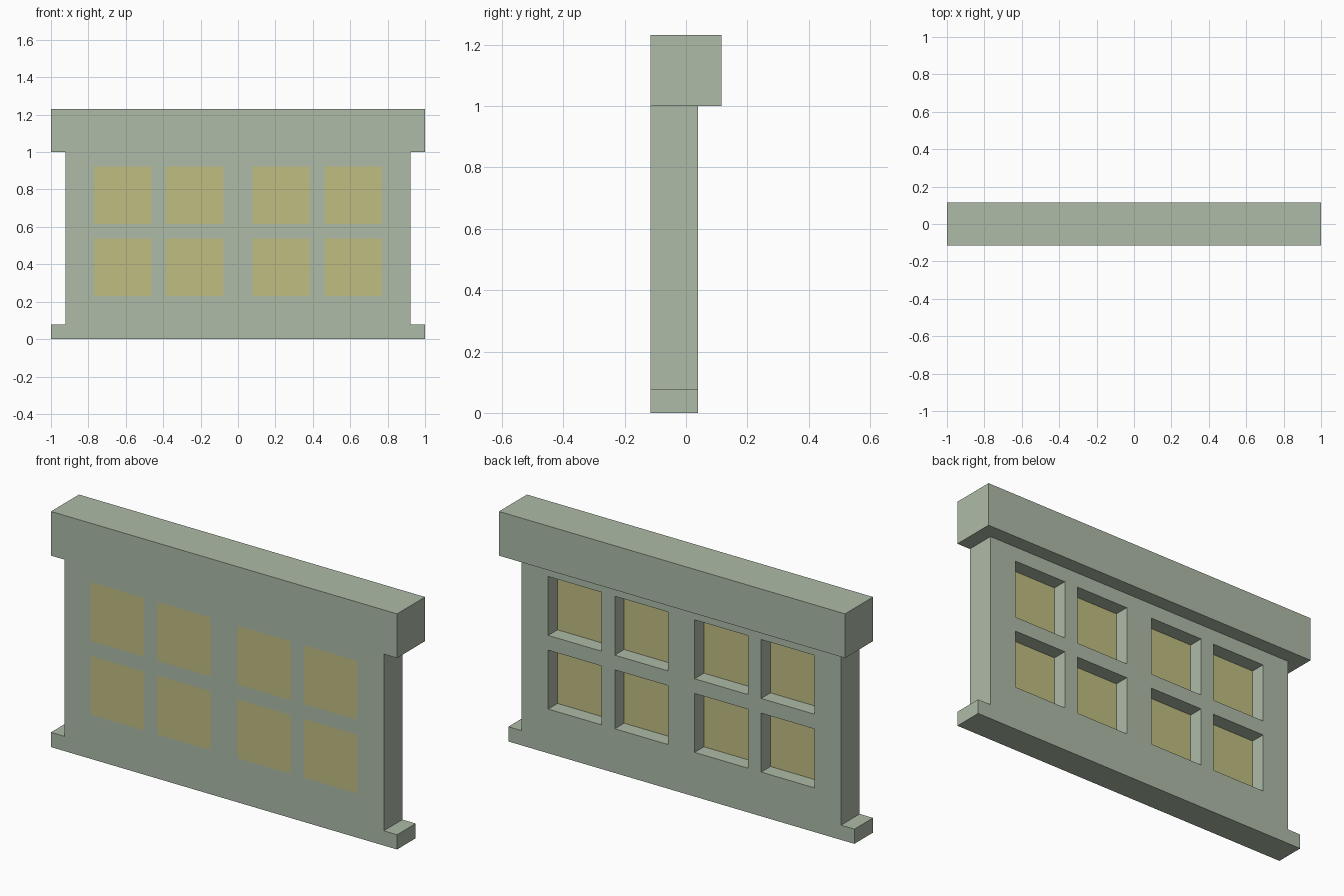
import bpy, bmesh

if "Cube" in bpy.data.objects:
    bpy.data.objects.remove(bpy.data.objects["Cube"])

U = 1 / 13  # model grid unit

def material(name, srgb):
    m = bpy.data.materials.new(name)
    lin = [((c / 255 + 0.055) / 1.055) ** 2.4 for c in srgb]
    m.diffuse_color = (*lin, 1)
    m.use_nodes = True
    m.node_tree.nodes["Principled BSDF"].inputs["Base Color"].default_value = m.diffuse_color
    return m

frame_mat = material("sage_green", (174, 187, 168))
glass_mat = material("pale_yellow_glass", (193, 190, 130))

def finish(name, bm, mat):
    bmesh.ops.recalc_face_normals(bm, faces=bm.faces)
    me = bpy.data.meshes.new(name)
    bm.to_mesh(me)
    bm.free()
    me.materials.append(mat)
    ob = bpy.data.objects.new(name, me)
    bpy.context.collection.objects.link(ob)
    return ob

def boxes(name, ranges, mat):
    """One object made of boxes given as (x0, x1, y0, y1, z0, z1) in grid units."""
    bm = bmesh.new()
    for x0, x1, y0, y1, z0, z1 in ranges:
        for v in bmesh.ops.create_cube(bm, size=1)["verts"]:
            v.co = ((x1 if v.co.x > 0 else x0) * U,
                    (y1 if v.co.y > 0 else y0) * U,
                    (z1 if v.co.z > 0 else z0) * U)
    return finish(name, bm, mat)

def cut(target, cutter):
    mod = target.modifiers.new("cut", 'BOOLEAN')
    mod.operation, mod.object, mod.solver = 'DIFFERENCE', cutter, 'EXACT'
    bpy.context.view_layer.objects.active = target
    bpy.ops.object.modifier_apply(modifier=mod.name)
    bpy.data.objects.remove(cutter)

# Window frame: mirrored outline with sill and header, extruded to header depth
half = [(13, 0), (13, 1), (12, 1), (12, 13), (13, 13), (13, 16)]
outline = half + [(-x, z) for x, z in reversed(half)]
bm = bmesh.new()
face = bm.faces.new([bm.verts.new((x * U, -1.5 * U, z * U)) for x, z in outline])
ext = bmesh.ops.extrude_face_region(bm, geom=[face])["geom"]
bmesh.ops.translate(bm, vec=(0, 3 * U, 0),
                    verts=[v for v in ext if isinstance(v, bmesh.types.BMVert)])
frame = finish("window_frame", bm, frame_mat)

# Thin the wall and sill at the back, below the header
cut(frame, boxes("back_cutter", [(-15, 15, 0.5, 3, -2, 13)], frame_mat))

# Eight window openings
openings = [(x, x + 4, z, z + 4) for z in (3, 8) for x in (-10, -5, 1, 6)]
cut(frame, boxes("opening_cutter", [(a, b, -3, 3, c, d) for a, b, c, d in openings], frame_mat))

# Glass blocks flush with the front, recessed at the back
boxes("window_glass", [(a, b, -1.5, -0.5, c, d) for a, b, c, d in openings], glass_mat)
